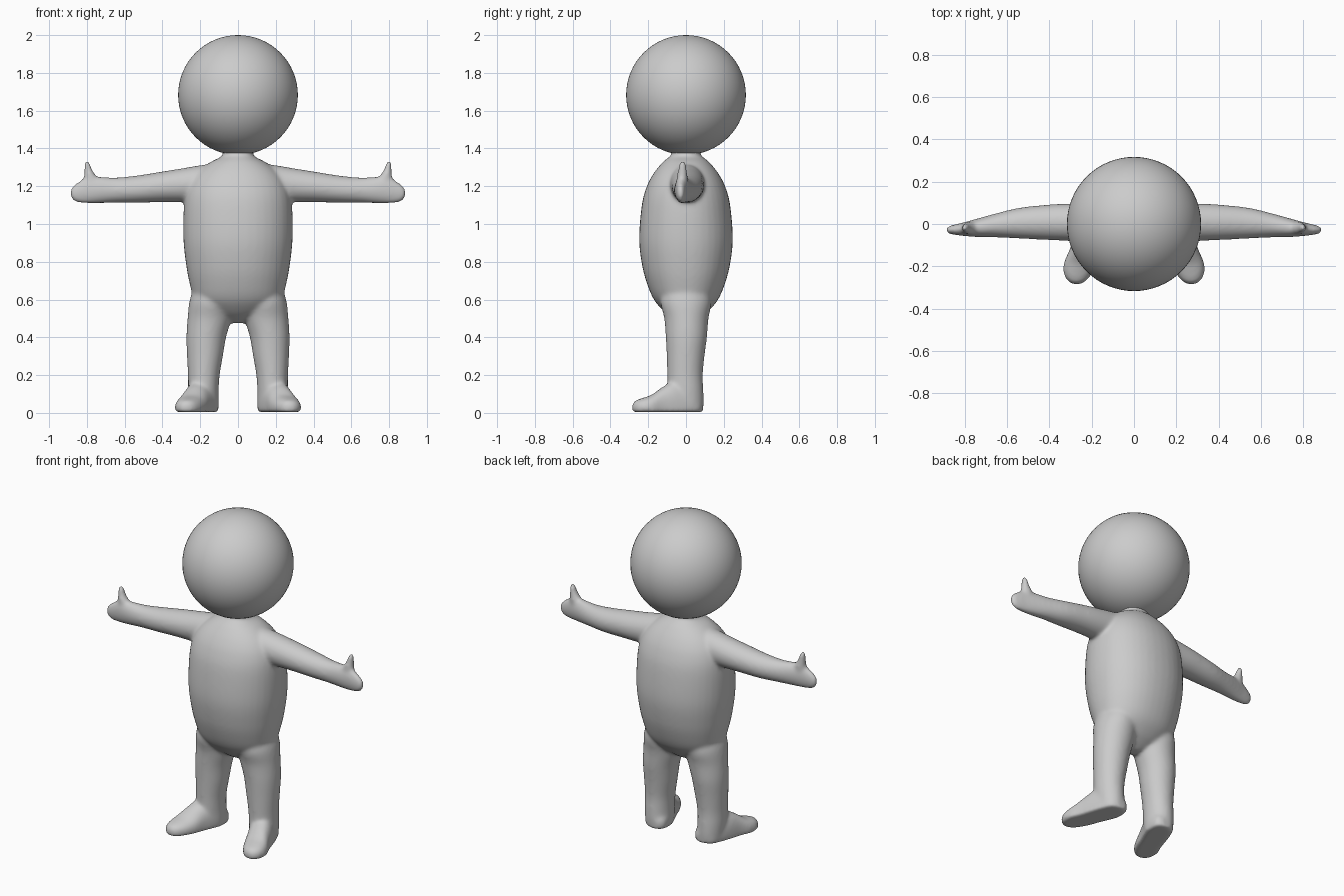
import bpy, bmesh, math
from mathutils import Vector

if "Cube" in bpy.data.objects:
    bpy.data.objects.remove(bpy.data.objects["Cube"])

SIDES = 40
body_bm = bmesh.new()


def smooth_rows(rows, steps=5):
    """Catmull-Rom interpolation between the section rows."""
    out = []
    n = len(rows)
    for i in range(n - 1):
        p0, p1, p2, p3 = (rows[max(i - 1, 0)], rows[i], rows[i + 1], rows[min(i + 2, n - 1)])
        for k in range(steps):
            t = k / steps
            out.append([0.5 * (2 * b + (c - a) * t + (2 * a - 5 * b + 4 * c - d) * t * t
                               + (3 * b - a - 3 * c + d) * t ** 3)
                        for a, b, c, d in zip(p0, p1, p2, p3)])
    out.append(list(rows[-1]))
    return out


def loft(rows, axis, side=1, power=2.0):
    """Closed tube through rows of (x, y, z, half size a, half size b)."""
    rings = []
    for x, y, z, a, b in smooth_rows(rows):
        a, b = max(a, 0.004), max(b, 0.004)
        ring = []
        for i in range(SIDES):
            ang = 2 * math.pi * i / SIDES
            c, s = math.cos(ang), math.sin(ang)
            u = a * math.copysign(abs(c) ** (2 / power), c)
            v = b * math.copysign(abs(s) ** (2 / power), s)
            off = {'x': (0, u, v), 'y': (u, 0, v), 'z': (u, v, 0)}[axis]
            p = Vector((x, y, z)) + Vector(off)
            ring.append(body_bm.verts.new((p.x * side, p.y, max(p.z, 0.004))))
        rings.append(ring)
    for r, q in zip(rings, rings[1:]):
        for i in range(SIDES):
            j = (i + 1) % SIDES
            body_bm.faces.new((r[i], r[j], q[j], q[i]))
    body_bm.faces.new(rings[0][::-1])
    body_bm.faces.new(rings[-1])


# Torso and neck
torso = [(0, 0, z, a, b) for z, a, b in (
    (1.43, .10, .095), (1.375, .08, .075), (1.355, .092, .09), (1.325, .15, .125),
    (1.27, .22, .17), (1.2, .265, .207), (1.1, .286, .234), (.92, .289, .248),
    (.78, .274, .232), (.68, .255, .205), (.6, .23, .17), (.54, .17, .12),
    (.5, .1, .07), (.475, .03, .03))]
loft(torso, 'z', power=2.15)

arm = [(.12, 0, 1.22, .10, .10), (.2, .005, 1.213, .094, .098), (.3, .008, 1.205, .089, .089),
       (.4, .008, 1.197, .084, .081), (.54, .004, 1.184, .073, .072), (.65, -.006, 1.179, .057, .067),
       (.74, -.018, 1.18, .044, .071), (.8, -.024, 1.178, .033, .070), (.85, -.027, 1.167, .024, .053),
       (.877, -.028, 1.163, .017, .035), (.889, -.028, 1.163, .008, .012)]
thumb = [(.768, -.02, 1.19, .05, .03), (.78, -.02, 1.245, .036, .03),
         (.792, -.019, 1.285, .022, .024), (.798, -.018, 1.32, .015, .018),
         (.80, -.018, 1.334, .008, .01)]
leg = [(.13, 0, .7, .09, .1), (.14, 0, .6, .115, .135), (.151, .002, .5, .116, .117),
       (.168, .002, .4, .105, .109), (.175, -.002, .3, .095, .10), (.181, -.005, .2, .084, .094),
       (.183, -.003, .12, .081, .095), (.18, .002, .05, .079, .092), (.18, .002, .004, .074, .086)]
foot = [(.168, .09, .035, .03, .03), (.172, .07, .038, .062, .055), (.18, .02, .04, .078, .09),
        (.2, -.05, .04, .082, .13), (.226, -.12, .035, .078, .105), (.25, -.18, .03, .08, .067),
        (.264, -.23, .03, .069, .049), (.27, -.268, .028, .045, .037), (.271, -.286, .026, .014, .018)]

# Limbs on both sides
for s in (1, -1):
    loft(arm, 'x', s)
    loft(thumb, 'z', s)
    loft(leg, 'z', s)
    loft(foot, 'y', s, power=2.3)

# Fuse the parts into one soft body
bmesh.ops.recalc_face_normals(body_bm, faces=body_bm.faces)
mesh = bpy.data.meshes.new("body")
body_bm.to_mesh(mesh)
body_bm.free()
body = bpy.data.objects.new("body", mesh)
bpy.context.collection.objects.link(body)
fuse = body.modifiers.new("fuse", 'REMESH')
fuse.mode = 'VOXEL'
fuse.voxel_size = 0.009
fuse.use_smooth_shade = True
soften = body.modifiers.new("soften", 'SMOOTH')
soften.factor = 0.5
soften.iterations = 16

# Head
bpy.ops.mesh.primitive_uv_sphere_add(segments=64, ring_count=32, radius=0.317, location=(0, 0, 1.683))
head = bpy.context.object
head.name = "head"
bpy.ops.object.shade_smooth()
